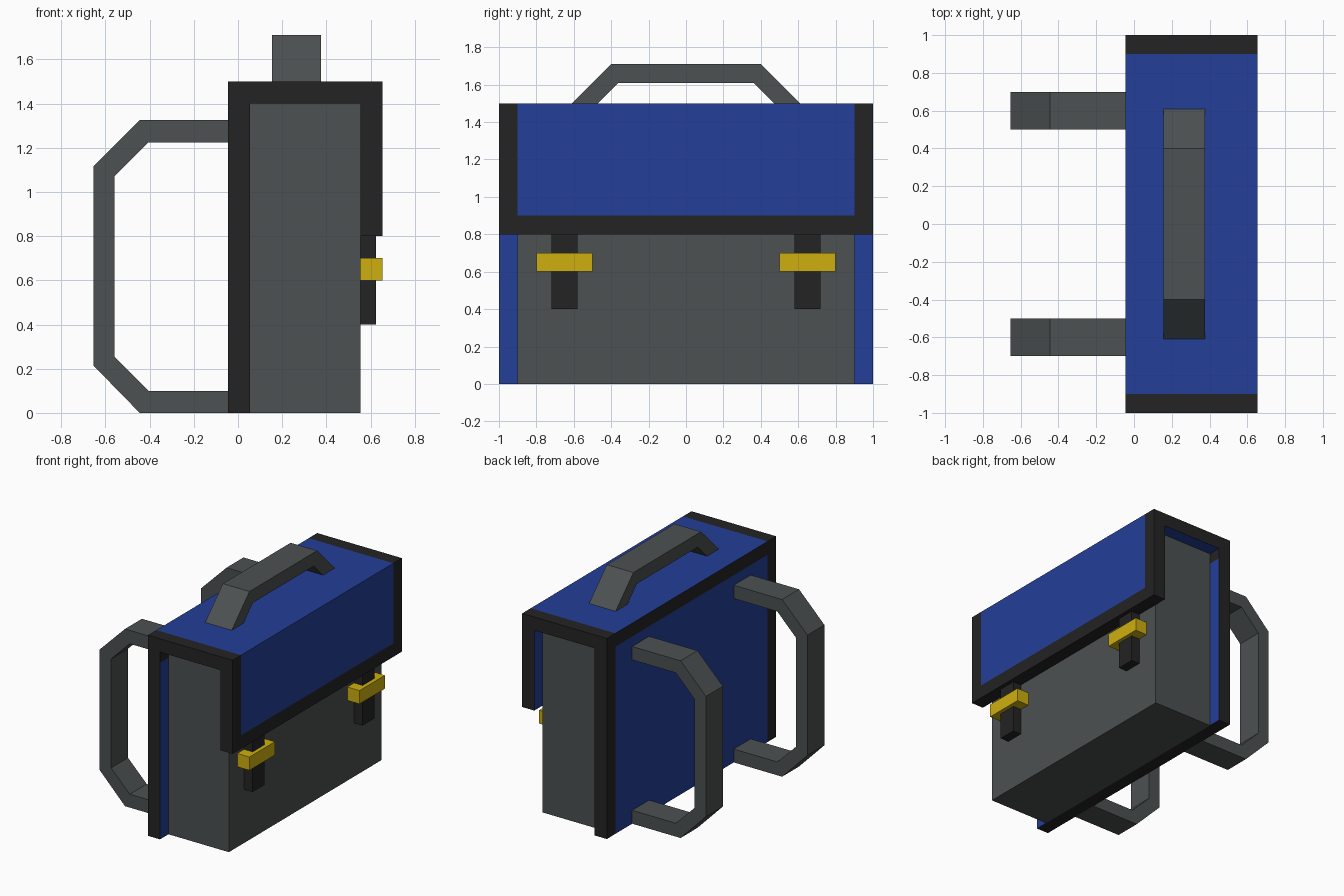
import bpy, bmesh

if "Cube" in bpy.data.objects:
    bpy.data.objects.remove(bpy.data.objects["Cube"])


def material(name, rgb):
    m = bpy.data.materials.new(name)
    m.diffuse_color = (*rgb, 1)
    m.use_nodes = True
    m.node_tree.nodes["Principled BSDF"].inputs["Base Color"].default_value = m.diffuse_color
    return m


GREY = material("grey canvas", (0.072, 0.082, 0.082))
BLACK = material("black trim", (0.017, 0.017, 0.017))
BLUE = material("blue leather", (0.017, 0.049, 0.31))
GOLD = material("gold metal", (0.62, 0.43, 0.005))


def prism(name, points, stations, mats, place, rule=None):
    """Extrude a 2D profile through the stations; place maps (u, v, station) to xyz.
    rule(edge, span) gives the material of each side face; caps use slot 0."""
    bm = bmesh.new()
    rings = [[bm.verts.new(place(u, v, s)) for u, v in points] for s in stations]
    n = len(points)
    for k in range(len(stations) - 1):
        for i in range(n):
            j = (i + 1) % n
            f = bm.faces.new((rings[k][i], rings[k][j], rings[k + 1][j], rings[k + 1][i]))
            f.material_index = rule(i, k) if rule else 0
    bm.faces.new(rings[0][::-1])
    bm.faces.new(rings[-1])
    bmesh.ops.recalc_face_normals(bm, faces=bm.faces)
    mesh = bpy.data.meshes.new(name)
    bm.to_mesh(mesh)
    bm.free()
    for m in mats:
        mesh.materials.append(m)
    ob = bpy.data.objects.new(name, mesh)
    bpy.context.collection.objects.link(ob)
    return ob


def along_y(u, v, s):
    return (u, s, v)


def along_x(u, v, s):
    return (s, u, v)


def box(name, x, y, z, mat):
    pts = [(x[0], z[0]), (x[1], z[0]), (x[1], z[1]), (x[0], z[1])]
    return prism(name, pts, y, [mat], along_y)


# Bag body
box("bag_body", (0.055, 0.555), (-0.9, 0.9), (0, 1.4), GREY)

# Shell: back panel, top and front flap in one hooked profile.
# Each entry: x, z, then colour of the following edge (middle span, end spans); 0 black, 1 blue
shell = [
    (-0.045, 0.0, 0, 0),   # bottom of back panel
    (0.055, 0.0, 1, 1),    # inside of back panel
    (0.055, 1.32, 0, 0),   # dark inner corner
    (0.055, 1.4, 1, 1),    # underside of top
    (0.555, 1.4, 1, 1),    # inside of flap
    (0.555, 0.8, 0, 0),    # bottom of flap
    (0.655, 0.8, 0, 0),    # flap hem
    (0.655, 0.9, 1, 0),    # flap front
    (0.655, 1.5, 1, 0),    # top
    (-0.045, 1.5, 0, 0),   # upper back trim
    (-0.045, 1.4, 1, 0),   # back
]
prism("flap_shell", [p[:2] for p in shell], (-1, -0.9, 0.9, 1), [BLACK, BLUE], along_y,
      lambda i, k: shell[i][2] if k == 1 else shell[i][3])

# Top carrying handle
half = [(0.61, 1.5), (0.4, 1.71)]
inner = [(0.36, 1.61), (0.47, 1.5)]
arch = half + [(-y, z) for y, z in half[::-1]] + [(-y, z) for y, z in inner[::-1]] + inner
prism("top_handle", arch, (0.155, 0.375), [GREY], along_x)

# Shoulder straps and front buckles, one on each side
loop = [(-0.045, 1.325), (-0.445, 1.325), (-0.655, 1.115), (-0.655, 0.215),
        (-0.445, 0), (-0.045, 0), (-0.045, 0.1), (-0.405, 0.1),
        (-0.56, 0.255), (-0.56, 1.07), (-0.405, 1.225), (-0.045, 1.225)]
for side, label in ((-1, "near"), (1, "far")):
    def span(a, b):
        return sorted((side * a, side * b))
    prism("shoulder_strap_" + label, loop, span(0.5, 0.7), [GREY], along_y)
    box("buckle_strap_" + label, (0.555, 0.625), span(0.58, 0.72), (0.4, 0.8), BLACK)
    box("buckle_" + label, (0.555, 0.655), span(0.5, 0.8), (0.6, 0.7), GOLD)
